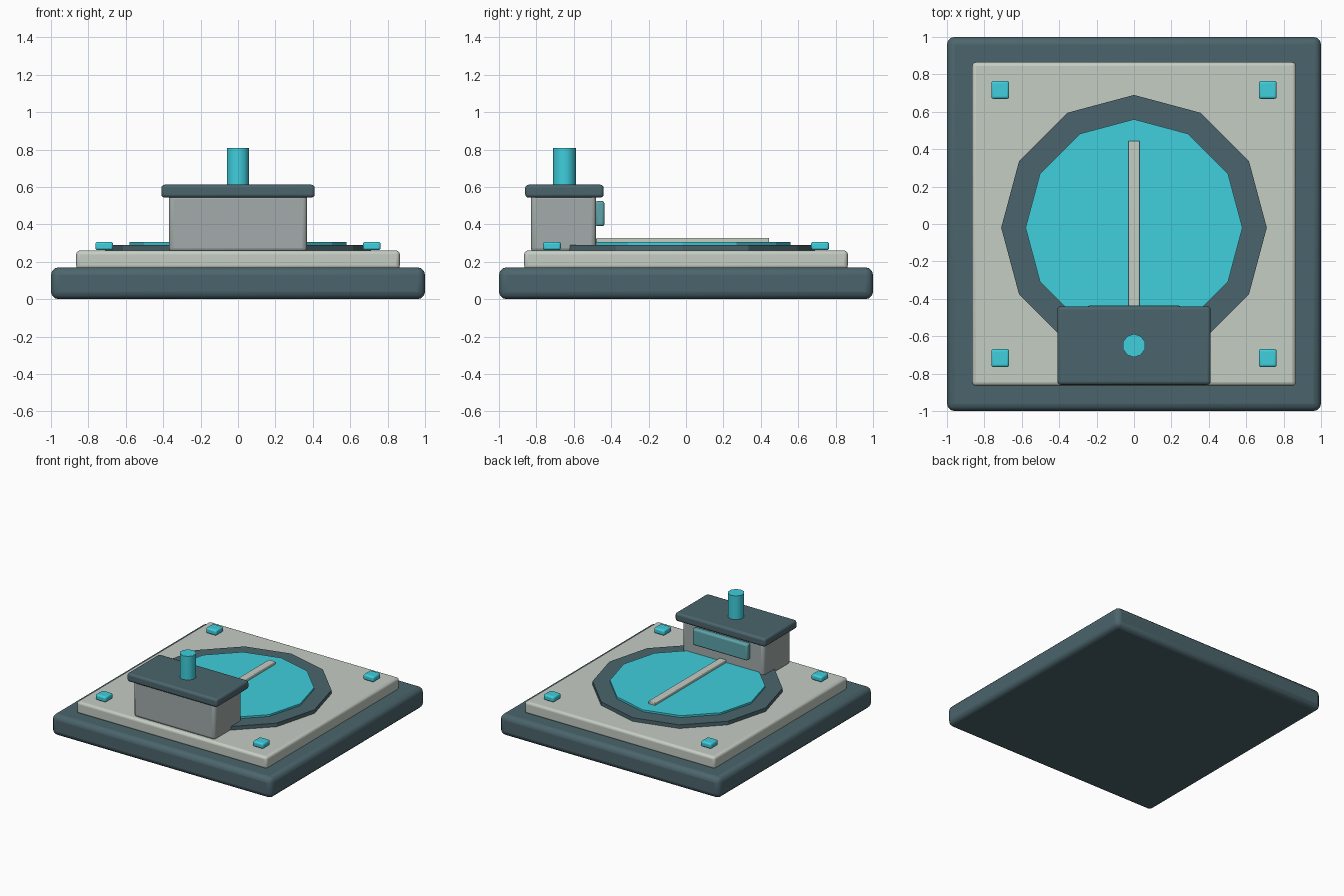
import bpy
import math

if "Cube" in bpy.data.objects:
    bpy.data.objects.remove(bpy.data.objects["Cube"])


def material(name, rgb):
    m = bpy.data.materials.new(name)
    m.diffuse_color = (*rgb, 1)
    m.use_nodes = True
    m.node_tree.nodes["Principled BSDF"].inputs["Base Color"].default_value = m.diffuse_color
    return m


DARK = material("slate", (0.07, 0.13, 0.15))
PALE = material("pale_panel", (0.56, 0.61, 0.55))
GREY = material("booth_grey", (0.36, 0.41, 0.40))
CYAN = material("cyan", (0.05, 0.62, 0.72))
GLASS = material("window_teal", (0.11, 0.37, 0.40))


def box(name, x, y, z, mat, bevel):
    """Rounded box from (min, max) ranges."""
    bpy.ops.mesh.primitive_cube_add(
        size=1, location=[(r[0] + r[1]) / 2 for r in (x, y, z)])
    ob = bpy.context.object
    ob.name = name
    ob.scale = [r[1] - r[0] for r in (x, y, z)]
    bpy.ops.object.transform_apply(location=False, rotation=False, scale=True)
    ob.data.materials.append(mat)
    bpy.ops.object.shade_smooth_by_angle(angle=math.radians(35))
    mod = ob.modifiers.new("bevel", 'BEVEL')
    mod.width = bevel
    mod.segments = 3
    bpy.ops.object.modifier_move_to_index(modifier="bevel", index=0)
    return ob


def disc(name, sides, radius, y, z, mat, smooth=False):
    """Upright prism spanning the z range."""
    bpy.ops.mesh.primitive_cylinder_add(
        vertices=sides, radius=radius, depth=z[1] - z[0],
        location=(0, y, (z[0] + z[1]) / 2))
    ob = bpy.context.object
    ob.name = name
    ob.data.materials.append(mat)
    if smooth:
        bpy.ops.object.shade_smooth_by_angle(angle=math.radians(40))
    return ob


# Stepped platform
box("base_slab", (-1, 1), (-1, 1), (0, 0.17), DARK, 0.04)
box("deck_plate", (-0.865, 0.865), (-0.865, 0.865), (0.16, 0.26), PALE, 0.02)

# Twelve-sided pad with centre stripe
disc("pad_border", 12, 0.71, -0.02, (0.25, 0.29), DARK)
disc("pad_surface", 12, 0.58, -0.02, (0.27, 0.305), CYAN)
box("pad_stripe", (-0.03, 0.03), (-0.48, 0.445), (0.295, 0.328), PALE, 0.006)

# Corner lights
for sx in (-1, 1):
    for sy in (-1, 1):
        cx, cy = sx * 0.715, sy * 0.717
        box("corner_light", (cx - 0.048, cx + 0.048), (cy - 0.048, cy + 0.048),
            (0.262, 0.307), CYAN, 0.013)

# Control booth with roof, window and beacon
box("booth_body", (-0.37, 0.37), (-0.83, -0.48), (0.25, 0.56), GREY, 0.025)
box("booth_roof", (-0.41, 0.41), (-0.86, -0.44), (0.543, 0.612), DARK, 0.018)
box("booth_window", (-0.25, 0.25), (-0.485, -0.436), (0.39, 0.525), GLASS, 0.014)
disc("roof_beacon", 10, 0.062, -0.65, (0.60, 0.807), CYAN, smooth=True)
